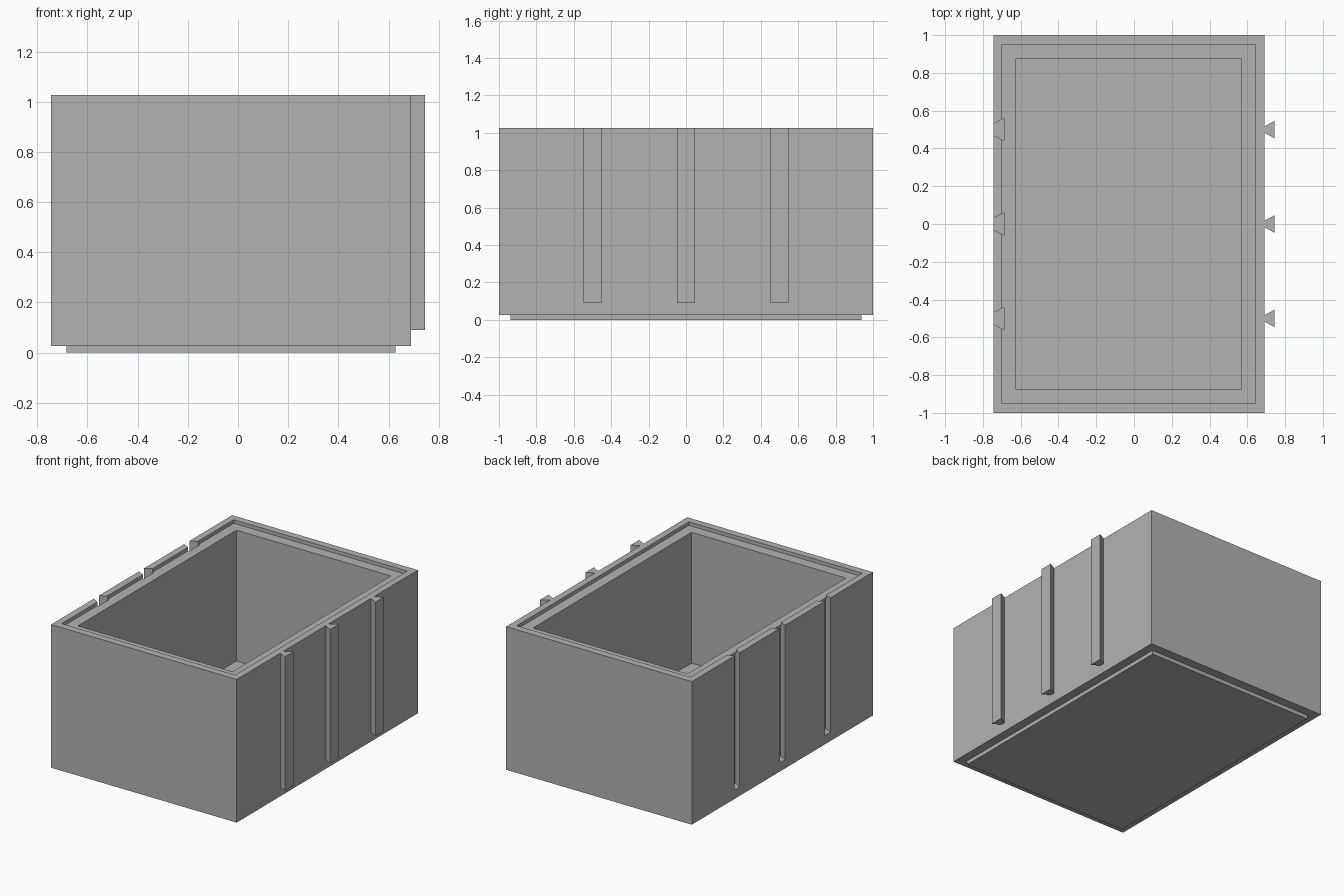
import bpy, bmesh

cube = bpy.data.objects.get("Cube")
if cube:
    bpy.data.objects.remove(cube, do_unlink=True)

GREY = (0.45, 0.45, 0.45, 1)
mat = bpy.data.materials.new("plain grey")
mat.use_nodes = True
mat.diffuse_color = GREY
mat.node_tree.nodes["Principled BSDF"].inputs["Base Color"].default_value = GREY

# Main levels and sides
LEFT, RIGHT, HALF = -0.745, 0.69, 1.0
BOTTOM, TOP, FLOOR, LEDGE = 0.027, 1.027, 0.088, 1.002
RAIL_Y = (-0.5, 0, 0.5)


def prism(name, outline, z0, z1, helper=False):
    """Extrude a flat outline from z0 up to z1."""
    bm = bmesh.new()
    base = bm.faces.new([bm.verts.new((x, y, z0)) for x, y in outline])
    top = bmesh.ops.extrude_face_region(bm, geom=[base])["geom"]
    for v in top:
        if isinstance(v, bmesh.types.BMVert):
            v.co.z = z1
    bmesh.ops.recalc_face_normals(bm, faces=bm.faces)
    mesh = bpy.data.meshes.new(name)
    bm.to_mesh(mesh)
    bm.free()
    mesh.materials.append(mat)
    obj = bpy.data.objects.new(name, mesh)
    bpy.context.collection.objects.link(obj)
    if helper:
        obj.hide_render = True
        obj.hide_viewport = True
        obj.display_type = 'WIRE'
    return obj


def rect(x0, x1, half):
    return [(x0, -half), (x1, -half), (x1, half), (x0, half)]


def dovetail(x0, half0, x1, half1, y):
    return [(x0, y - half0), (x1, y - half1), (x1, y + half1), (x0, y + half0)]


def cut(target, cutter):
    mod = target.modifiers.new(cutter.name, 'BOOLEAN')
    mod.operation = 'DIFFERENCE'
    mod.solver = 'EXACT'
    mod.object = cutter


# Box body with cavity and a stepped rim
body = prism("box_body", rect(LEFT, RIGHT, HALF), BOTTOM, TOP)
cut(body, prism("cavity_cutter", rect(-0.625, 0.57, 0.875), FLOOR, TOP + 0.1, True))
cut(body, prism("rim_step_cutter", rect(-0.698, 0.643, 0.95), LEDGE, TOP + 0.1, True))

# Dovetail slots on one side, matching rails on the other
for i, y in enumerate(RAIL_Y, 1):
    slot = dovetail(LEFT - 0.01, 0.023, -0.688, 0.06, y)
    cut(body, prism(f"slot_cutter_{i}", slot, FLOOR, TOP + 0.1, True))
    prism(f"side_rail_{i}", dovetail(RIGHT - 0.001, 0.016, 0.745, 0.047, y), 0.09, TOP)

# Shallow stacking foot that fits a rim step below
prism("stacking_foot", rect(-0.683, 0.628, 0.937), 0, BOTTOM)
